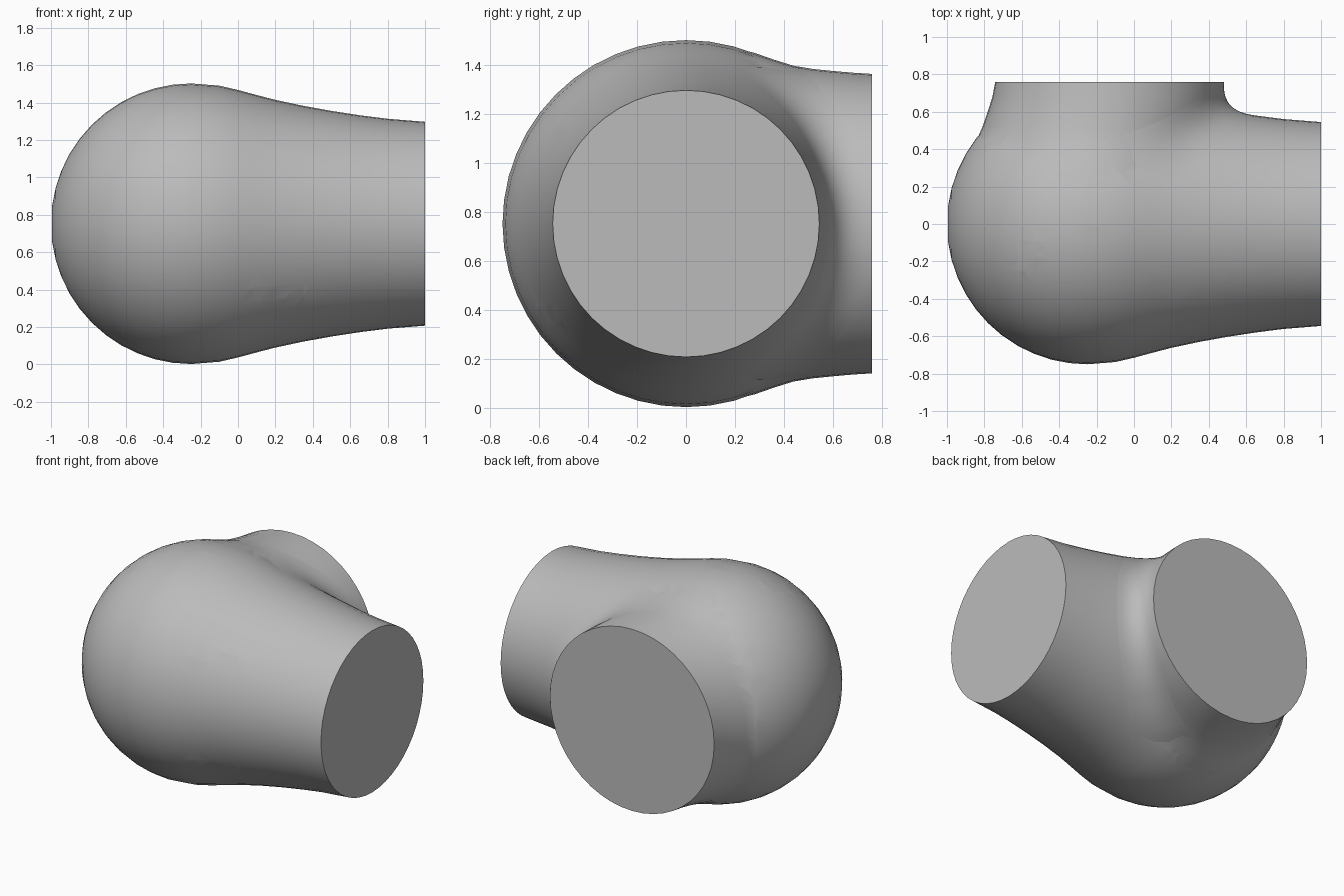
import bpy, bmesh
from math import sin, cos, pi, sqrt
from mathutils import Vector, Matrix

if "Cube" in bpy.data.objects:
    bpy.data.objects.remove(bpy.data.objects["Cube"])

MID = 0.752                      # height of the arm axes
SEG = 48
D = Vector((0.62, 0.78, 0)).normalized()    # direction the cover faces away from
E = Vector((D.y, -D.x, 0))                  # along the cover's split plane

grey = bpy.data.materials.new("plain_grey")
grey.use_nodes = True
grey.diffuse_color = (0.5, 0.5, 0.5, 1)
grey.node_tree.nodes["Principled BSDF"].inputs["Base Color"].default_value = (0.5, 0.5, 0.5, 1)

# Stations along each arm: (distance, radius, sideways centre)
ball = [(-0.25 - 0.75 * cos(a), 0.75 * sin(a), 0)
        for a in (pi * i / 24 for i in range(1, 13))]
side_arm = ball + [(-0.1, 0.738, 0), (0, 0.715, 0), (0.1, 0.688, 0), (0.2, 0.662, 0),
                   (0.35, 0.63, 0), (0.5, 0.603, 0), (0.65, 0.58, 0), (0.8, 0.561, 0),
                   (1, 0.545, 0)]
back_arm = [(0, 0.6, -0.25), (0.14, 0.733, -0.25), (0.28, 0.698, -0.24),
            (0.36, 0.67, -0.222), (0.44, 0.645, -0.2), (0.52, 0.632, -0.178),
            (0.6, 0.624, -0.158), (0.68, 0.617, -0.14), (0.76, 0.612, -0.13)]


def new_object(name, bm):
    mesh = bpy.data.meshes.new(name)
    bm.to_mesh(mesh)
    bm.free()
    mesh.materials.append(grey)
    obj = bpy.data.objects.new(name, mesh)
    bpy.context.collection.objects.link(obj)
    return obj


def select(obj):
    bpy.ops.object.select_all(action='DESELECT')
    obj.select_set(True)
    bpy.context.view_layer.objects.active = obj


def smooth(obj):
    select(obj)
    bpy.ops.object.shade_smooth_by_angle(angle=0.6)


def loft(name, stations, place):
    """Closed tube of round sections."""
    bm = bmesh.new()
    rings = []
    for dist, rad, off in stations:
        rings.append([bm.verts.new(place(dist, off + rad * cos(2 * pi * i / SEG),
                                         MID + rad * sin(2 * pi * i / SEG)))
                      for i in range(SEG)])
    for a, b in zip(rings, rings[1:]):
        for i in range(SEG):
            j = (i + 1) % SEG
            bm.faces.new((a[i], a[j], b[j], b[i]))
    bm.faces.new(rings[0])
    bm.faces.new(rings[-1])
    bmesh.ops.recalc_face_normals(bm, faces=bm.faces)
    return new_object(name, bm)


def combine(obj, other, operation):
    mod = obj.modifiers.new("combine", 'BOOLEAN')
    mod.operation, mod.object, mod.solver = operation, other, 'EXACT'
    select(obj)
    bpy.ops.object.modifier_apply(modifier=mod.name)
    bpy.data.objects.remove(other)


def section(stations, dist):
    """Radius and centre of an arm at a distance along it."""
    for (d0, r0, c0), (d1, r1, c1) in zip(stations, stations[1:]):
        if dist <= d1:
            t = max(0, (dist - d0) / (d1 - d0))
            return r0 + t * (r1 - r0), c0 + t * (c1 - c0)
    return stations[-1][1:]


def edge(stations, dist, z):
    rad, centre = section(stations, dist)
    return centre + sqrt(max(0, rad * rad - z * z))


# Round body with its two arms
body = loft("housing", side_arm, lambda d, s, z: (d, s, z))
combine(body, loft("back_arm", back_arm, lambda d, s, z: (s, d, z)), 'UNION')

# Four blind screw holes and the thin seam of the cover
frame = Matrix((E, Vector((0, 0, 1)), D)).transposed().to_4x4()
for across, up in ((0.47, 0.375), (-0.336, 0.65)):
    for side in (-1, 1):
        bm = bmesh.new()
        bmesh.ops.create_cone(bm, cap_ends=True, segments=16, radius1=0.05, radius2=0.05, depth=1)
        place = E * across + D * -0.74 + Vector((0, 0, MID + side * up))
        bm.transform(Matrix.Translation(place) @ frame)
        combine(body, new_object("hole_cutter", bm), 'DIFFERENCE')
bm = bmesh.new()
bmesh.ops.create_cube(bm, size=1)
bm.transform(Matrix.Translation(D * -0.172 + Vector((0, 0, MID)))
             @ frame @ Matrix.Diagonal((3, 3, 0.005, 1)))
combine(body, new_object("seam_cutter", bm), 'DIFFERENCE')
smooth(body)

# Core that closes the seam from inside
bm = bmesh.new()
bmesh.ops.create_cone(bm, cap_ends=True, segments=SEG, radius1=0.55, radius2=0.55, depth=0.03)
bm.transform(Matrix.Translation(D * -0.172 + E * -0.15 + Vector((0, 0, MID))) @ frame)
new_object("seam_core", bm)

# Rounded web in the corner between the arms
bm = bmesh.new()
rows = []
for k in range(-32, 33):
    z = 0.02 * k
    x = y = 0.3
    for _ in range(60):
        x = (x + edge(back_arm, y, z)) / 2
        y = (y + edge(side_arm, x, z)) / 2
    reach = 0.16
    far_y = min(0.76, y + reach)
    p0 = Vector((x + reach, edge(side_arm, x + reach, z), MID + z))
    p1 = Vector((x, y, MID + z))
    p2 = Vector((edge(back_arm, far_y, z), far_y, MID + z))
    rows.append([bm.verts.new(p0 * (1 - t) ** 2 + p1 * 2 * t * (1 - t) + p2 * t * t)
                 for t in (i / 10 for i in range(11))])
for a, b in zip(rows, rows[1:]):
    for i in range(10):
        bm.faces.new((a[i], b[i], b[i + 1], a[i + 1]))
bm.normal_update()
if sum((f.normal.x + f.normal.y for f in bm.faces)) < 0:
    bmesh.ops.reverse_faces(bm, faces=bm.faces)
smooth(new_object("corner_web", bm))
